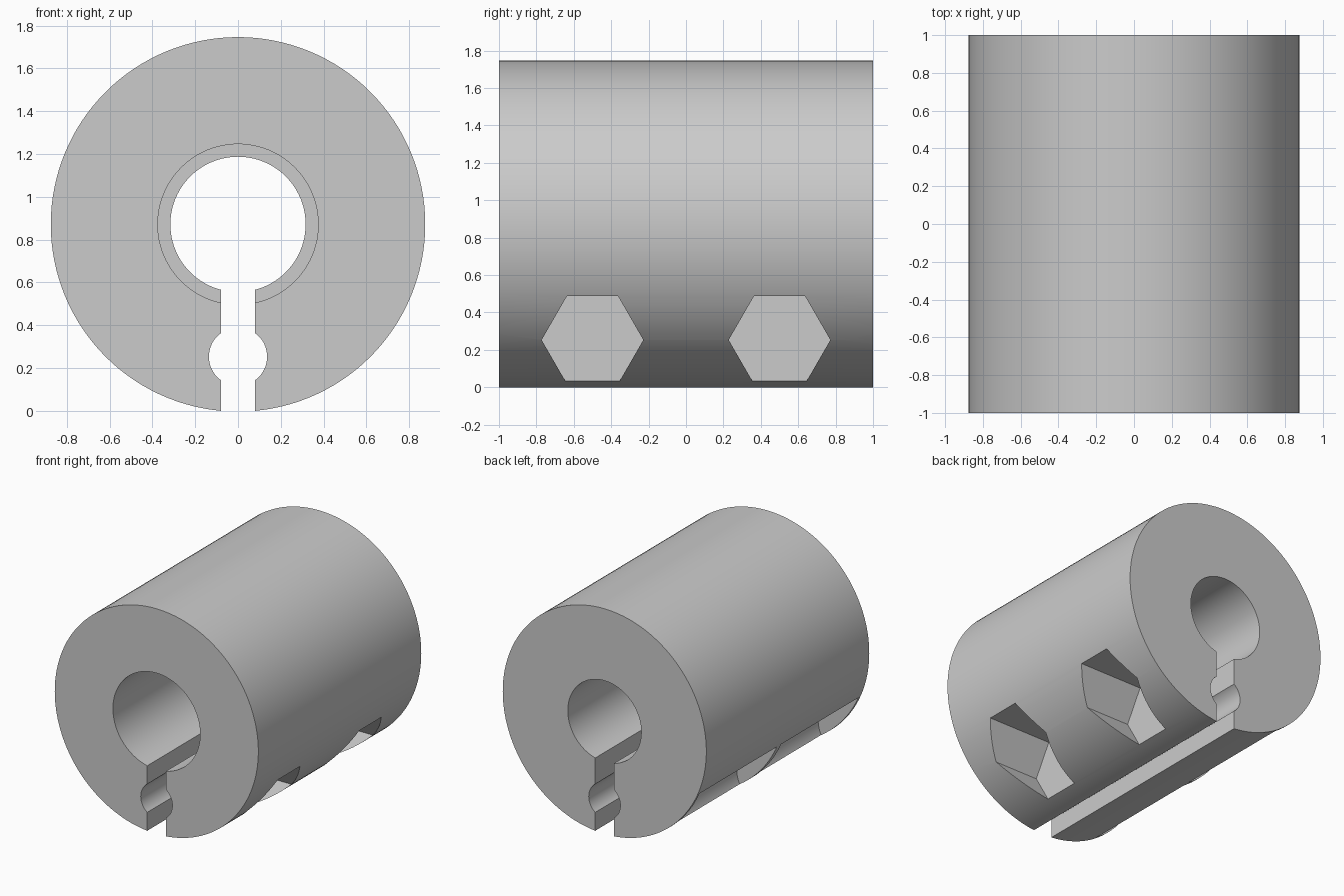
import bpy
import math

# Remove the default cube
default = bpy.data.objects.get("Cube")
if default:
    bpy.data.objects.remove(default, do_unlink=True)

RADIUS = 0.875
SLOT = 0.16
AXIS_Z = math.sqrt(RADIUS ** 2 - (SLOT / 2) ** 2)  # slot lips rest on the ground
BOLT_Z = 0.253
SEAT_X = 0.25  # depth of the bolt head and nut seats

grey = bpy.data.materials.new("light_grey")
grey.use_nodes = True
colour = (0.6, 0.6, 0.6, 1)
grey.diffuse_color = colour
grey.node_tree.nodes["Principled BSDF"].inputs["Base Color"].default_value = colour


def prism(name, radius, sides, axis, start, end, centre):
    """Prism from start to end along 'x' or 'y'; centre gives the other axes."""
    middle = (start + end) / 2
    if axis == "y":
        loc, rot = (centre[0], middle, centre[1]), (math.pi / 2, 0, 0)
    else:
        loc, rot = (middle, centre[0], centre[1]), (0, math.pi / 2, math.pi / 2)
        if sides == 6:
            # put two hexagon corners along y, flats up and down
            rot = (math.pi / 2, 0, math.pi / 2)
    bpy.ops.mesh.primitive_cylinder_add(vertices=sides, radius=radius,
                                        depth=end - start, location=loc, rotation=rot)
    obj = bpy.context.object
    if sides == 6:
        obj.rotation_euler.rotate_axis("Z", math.pi / 6)
    obj.name = name
    return obj


def cut(body, cutter):
    mod = body.modifiers.new("cut", "BOOLEAN")
    mod.operation = "DIFFERENCE"
    mod.solver = "EXACT"
    mod.object = cutter
    bpy.ops.object.select_all(action="DESELECT")
    bpy.context.view_layer.objects.active = body
    body.select_set(True)
    bpy.ops.object.modifier_apply(modifier=mod.name)
    bpy.data.objects.remove(cutter, do_unlink=True)


# Clamp body
body = prism("clamp_body", RADIUS, 128, "y", -1, 1, (0, AXIS_Z))
body.data.materials.append(grey)

# Stepped bore: wide front half, narrow back half
cut(body, prism("narrow_bore", 0.316, 96, "y", -1.2, 1.2, (0, AXIS_Z)))
cut(body, prism("wide_bore", 0.375, 96, "y", -1.2, 0, (0, AXIS_Z)))

# Clamping slot from the bore down through the underside
bpy.ops.mesh.primitive_cube_add(size=1, location=(0, 0, AXIS_Z / 2 - 0.1))
slot = bpy.context.object
slot.scale = (SLOT, 2.4, AXIS_Z + 0.2)
cut(body, slot)

# Two cross bolts, each with a hex nut pocket and a round head pocket
for y in (-0.5, 0.5):
    cut(body, prism("bolt_hole", 0.136, 48, "x", -1.2, 1.2, (y, BOLT_Z)))
    cut(body, prism("nut_pocket", 0.272, 6, "x", SEAT_X, 1.2, (y, BOLT_Z)))
    cut(body, prism("head_pocket", 0.272, 64, "x", -1.2, -SEAT_X, (y, BOLT_Z)))

bpy.ops.object.select_all(action="DESELECT")
body.select_set(True)
bpy.context.view_layer.objects.active = body
bpy.ops.object.shade_smooth_by_angle(angle=math.radians(30))
